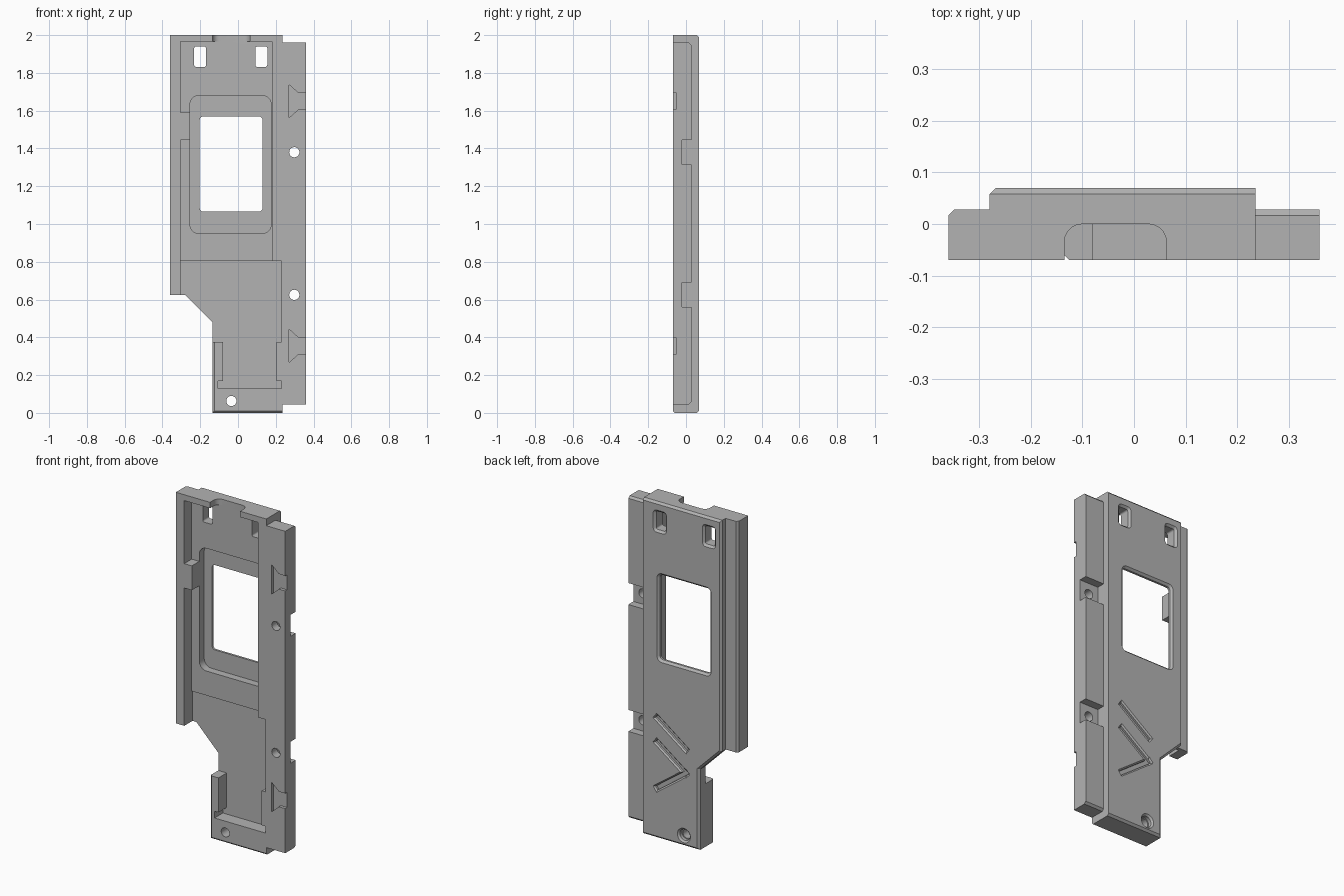
import bpy, bmesh, math
from mathutils import Vector

cube = bpy.data.objects.get("Cube")
if cube:
    bpy.data.objects.remove(cube, do_unlink=True)

grey = bpy.data.materials.new("plain grey")
grey.use_nodes = True
COLOUR = (0.45, 0.45, 0.45, 1)
grey.diffuse_color = COLOUR
grey.node_tree.nodes["Principled BSDF"].inputs["Base Color"].default_value = COLOUR


def offset(pts, d):
    """Move a closed outline outward by d with mitred corners."""
    n = len(pts)
    pts = [Vector(p) for p in pts]
    area = sum(pts[i - 1].x * pts[i].y - pts[i].x * pts[i - 1].y for i in range(n))
    side = 1 if area > 0 else -1
    out = []
    for i in range(n):
        e1 = (pts[i] - pts[i - 1]).normalized()
        e2 = (pts[(i + 1) % n] - pts[i]).normalized()
        n1, n2 = Vector((e1.y, -e1.x)), Vector((e2.y, -e2.x))
        out.append(pts[i] + (n1 + n2) * (side * d / (1 + n1.dot(n2))))
    return out


def place(p, d, axis):
    return {"x": (d, p[0], p[1]), "y": (p[0], d, p[1]), "z": (p[0], p[1], d)}[axis]


def prism(name, pts, layers, axis="y", keep_x=None):
    """Loft an outline through (depth, offset) layers along an axis."""
    bm = bmesh.new()
    rings = []
    for depth, off in layers:
        ring = offset(pts, off) if off else [Vector(p) for p in pts]
        if keep_x is not None:
            for p, q in zip(pts, ring):
                if p[0] >= keep_x:
                    q.x = p[0]
        rings.append([bm.verts.new(place(p, depth, axis)) for p in ring])
    bm.faces.new(rings[0])
    bm.faces.new(rings[-1])
    n = len(pts)
    for a, b in zip(rings, rings[1:]):
        for i in range(n):
            bm.faces.new((a[i], a[(i + 1) % n], b[(i + 1) % n], b[i]))
    bmesh.ops.recalc_face_normals(bm, faces=bm.faces)
    mesh = bpy.data.meshes.new(name)
    bm.to_mesh(mesh)
    bm.free()
    mesh.materials.append(grey)
    obj = bpy.data.objects.new(name, mesh)
    bpy.context.collection.objects.link(obj)
    return obj


def rect(x0, x1, z0, z1, r=0.0, steps=5):
    if not r:
        return [(x0, z0), (x1, z0), (x1, z1), (x0, z1)]
    corners = [(x1 - r, z1 - r), (x0 + r, z1 - r), (x0 + r, z0 + r), (x1 - r, z0 + r)]
    return [(cx + r * math.cos(a), cz + r * math.sin(a))
            for k, (cx, cz) in enumerate(corners)
            for a in [math.pi / 2 * (k + i / steps) for i in range(steps + 1)]]


def circle(x, z, r, n=24):
    return [(x + r * math.cos(math.tau * i / n), z + r * math.sin(math.tau * i / n))
            for i in range(n)]


def bar(a, b, w):
    a, b = Vector(a), Vector(b)
    d = (b - a).normalized() * w
    s = Vector((-d.y, d.x))
    return [a - d - s, b + d - s, b + d + s, a - d + s]


def combine(target, tool, operation):
    mod = target.modifiers.new("combine", "BOOLEAN")
    mod.operation, mod.object, mod.solver = operation, tool, "EXACT"
    graph = bpy.context.evaluated_depsgraph_get()
    mesh = bpy.data.meshes.new_from_object(target.evaluated_get(graph))
    target.modifiers.clear()
    target.data = mesh
    bpy.data.objects.remove(tool, do_unlink=True)


FRONT, BACK, FLANGE, C = -0.07, 0.07, 0.028, 0.012

# Main plate with bevelled back edge
plate = prism("frame_plate",
              [(-0.28, 2), (-0.28, 0.625), (-0.135, 0.48), (-0.135, 0), (0.235, 0), (0.235, 2)],
              [(FRONT, 0), (BACK - C, 0), (BACK, -C)], keep_x=0.235)

# Side flanges, stepped down at the back
left_rail = prism("side_rail",
                  [(-0.36, FRONT), (-0.2, FRONT), (-0.2, FLANGE), (-0.36 + C, FLANGE),
                   (-0.36, FLANGE - C)], [(0.625, 0), (2, 0)], "z")
right_rail = prism("mount_rail",
                   [(FRONT, 0.045), (FLANGE - C, 0.045), (FLANGE, 0.045 + C),
                    (FLANGE, 1.96 - C), (FLANGE - C, 1.96), (FRONT, 1.96)],
                   [(0.2, 0), (0.36, 0)], "x")
for rail in (left_rail, right_rail):
    combine(plate, rail, "UNION")

cutters = []


def cut(pts, layers, axis="y"):
    cutters.append(prism("cutter", pts, layers, axis))


# Upper cavity with side tab
cut([(-0.305, 0.79), (0.18, 0.79), (0.18, 1.965), (-0.305, 1.965), (-0.305, 1.59),
     (-0.255, 1.59), (-0.255, 1.445), (-0.305, 1.445)], [(-0.1, 0), (0, 0)])
# Lower cavity, slightly deeper and open along the diagonal edge
cut([(-0.305, 0.805), (0.23, 0.805), (0.23, 0.375), (0.205, 0.375), (0.205, 0.17),
     (0.23, 0.17), (0.23, 0.13), (-0.105, 0.13), (-0.105, 0.17), (-0.08, 0.17),
     (-0.08, 0.375), (-0.2, 0.375), (-0.305, 0.55)], [(-0.1, 0), (0.008, 0)])
# Rounded slot through the top wall
cut(rect(-0.135, 0.063, -0.2, 0, 0.035), [(1.95, 0), (2.1, 0)], "z")
# Window recess and window with bevelled back rim
cut(rect(-0.254, 0.175, 0.95, 1.68, 0.045), [(-0.1, 0), (0.045, 0)])
flare = [(-0.1, 0), (BACK - C, 0), (BACK + C, 2 * C)]
cut(rect(-0.203, 0.13, 1.065, 1.57, 0.02), flare)
# Two small upper openings
for x in (-0.232, 0.092):
    cut(rect(x, x + 0.063, 1.832, 1.94, 0.01), flare)

# Mount rail details: back notches, screw holes, dovetail pockets
for z in (1.38, 0.625):
    cut(rect(0.2355, 0.4, z - 0.064, z + 0.064), [(-0.02, 0), (0.05, 0)])
    cut(circle(0.298, z, 0.027), [(-0.1, 0), (0.1, 0)])
for z in (1.65, 0.355):
    cut([(0.27, z + 0.088), (0.318, z + 0.045), (0.4, z + 0.045), (0.4, z - 0.045),
         (0.318, z - 0.045), (0.27, z - 0.088)], [(-0.1, 0), (-0.052, 0)])

# Bottom screw hole with counterbore
cut(circle(-0.035, 0.063, 0.027), [(-0.1, 0), (0.1, 0)])
cut(circle(-0.035, 0.063, 0.033), [(0.04, 0), (0.06, 0), (0.08, 0.02)])

# Bar and chevron grooves on the back
tip = (-0.045, 0.435)
for a, b in (((0.14, 0.715), (-0.045, 0.58)), ((0.14, 0.57), tip), ((0.14, 0.3), tip)):
    cut(bar(a, b, 0.012), [(0.05, 0), (0.062, 0), (0.08, 0.018)])

# Small bevels on the lower front edges
cut([(-0.08, -0.01), (-0.05, -0.01), (-0.08, 0.02)], [(-0.5, 0), (0.5, 0)], "x")
cut([(-0.145, -0.08), (-0.115, -0.08), (-0.145, -0.05)], [(-0.1, 0), (0.42, 0)], "z")

for tool in cutters:
    combine(plate, tool, "DIFFERENCE")

plate.data.materials.clear()
plate.data.materials.append(grey)
for face in plate.data.polygons:
    face.material_index = 0
bpy.ops.object.select_all(action="DESELECT")
plate.select_set(True)
bpy.context.view_layer.objects.active = plate
bpy.ops.object.shade_smooth_by_angle(angle=math.radians(25))
